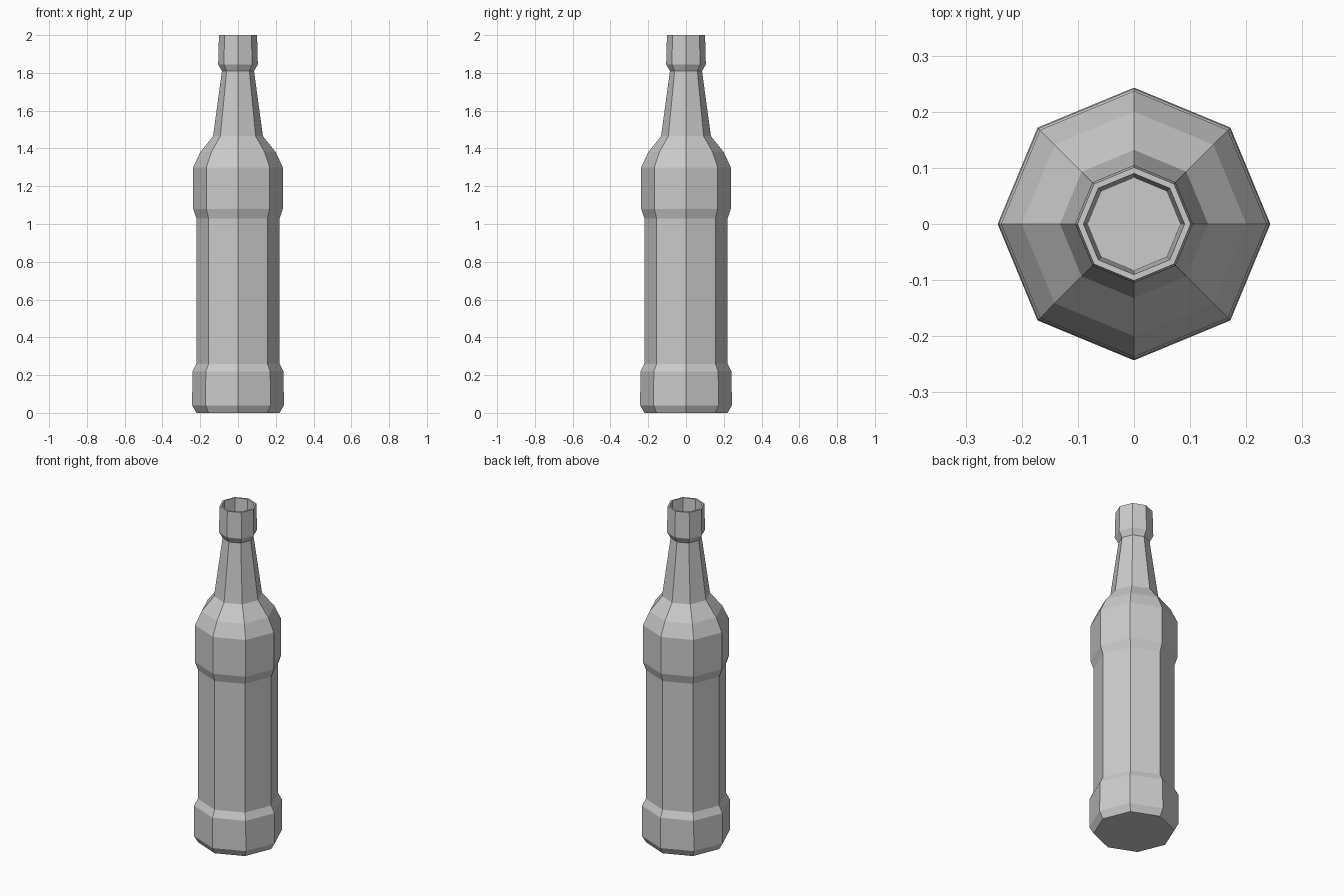
import bpy, bmesh, math

if "Cube" in bpy.data.objects:
    bpy.data.objects.remove(bpy.data.objects["Cube"])

SIDES = 8

# Outer profile from base to lip, then down into the mouth: (radius, height)
profile = [
    (0.220, 0.00), (0.243, 0.04), (0.241, 0.22), (0.220, 0.26),
    (0.220, 1.03), (0.237, 1.08), (0.237, 1.30), (0.200, 1.38),
    (0.132, 1.465), (0.085, 1.81), (0.105, 1.845), (0.101, 2.00),
    (0.090, 2.00), (0.083, 1.85),
]


def lathe(name, points, sides):
    bm = bmesh.new()
    rings = []
    for r, z in points:
        rings.append([bm.verts.new((r * math.cos(2 * math.pi * i / sides),
                                    r * math.sin(2 * math.pi * i / sides), z))
                      for i in range(sides)])
    # Side walls
    for a, b in zip(rings, rings[1:]):
        for i in range(sides):
            j = (i + 1) % sides
            bm.faces.new((a[i], a[j], b[j], b[i]))
    # Base and floor of the mouth
    bm.faces.new(rings[0][::-1])
    bm.faces.new(rings[-1])
    bmesh.ops.recalc_face_normals(bm, faces=bm.faces)
    mesh = bpy.data.meshes.new(name)
    bm.to_mesh(mesh)
    bm.free()
    obj = bpy.data.objects.new(name, mesh)
    bpy.context.collection.objects.link(obj)
    return obj


# Flat-shaded eight-sided bottle
lathe("bottle", profile, SIDES)
